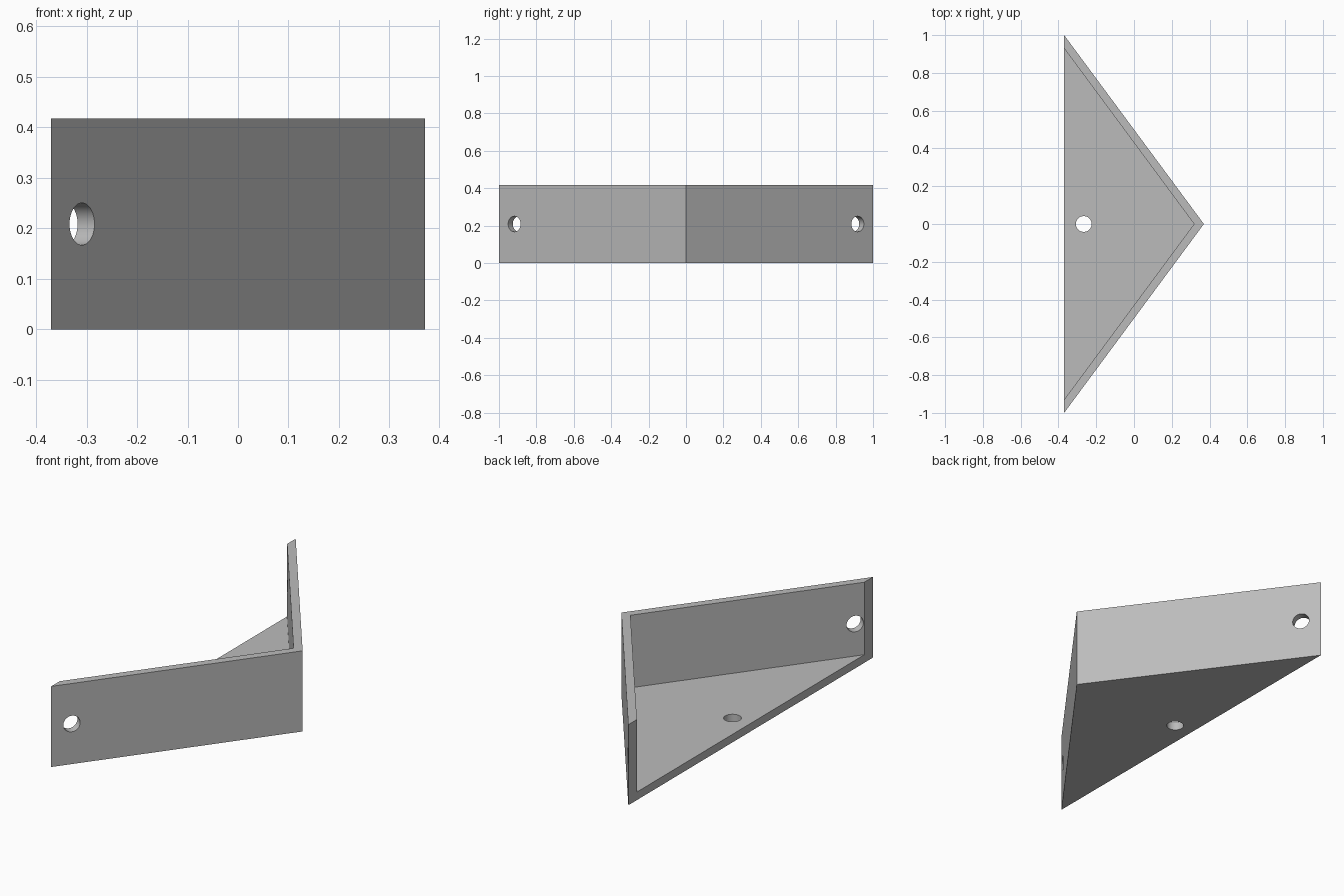
import bpy, bmesh, math
from mathutils import Matrix, Vector

if "Cube" in bpy.data.objects:
    bpy.data.objects.remove(bpy.data.objects["Cube"])

HALF_DEPTH, HALF_SPAN, HEIGHT = 0.37, 1.0, 0.417
THICK = 0.0417
HOLE_R = 0.0417
SLOPE = HALF_SPAN / (2 * HALF_DEPTH)


def make_object(name, bm):
    bmesh.ops.recalc_face_normals(bm, faces=bm.faces)
    mesh = bpy.data.meshes.new(name)
    bm.to_mesh(mesh)
    bm.free()
    obj = bpy.data.objects.new(name, mesh)
    bpy.context.collection.objects.link(obj)
    return obj


def wedge(name, apex_x, back_x, z0, z1):
    """Triangular prism pointing along +x."""
    half = (apex_x - back_x) * SLOPE
    bm = bmesh.new()
    corners = [(back_x, -half), (apex_x, 0), (back_x, half)]
    face = bm.faces.new([bm.verts.new((x, y, z0)) for x, y in corners])
    top = bmesh.ops.extrude_face_region(bm, geom=[face])["geom"]
    bmesh.ops.translate(bm, vec=(0, 0, z1 - z0),
                        verts=[v for v in top if isinstance(v, bmesh.types.BMVert)])
    return make_object(name, bm)


def drill(name, centre, axis):
    """Round cutter along the given axis."""
    bm = bmesh.new()
    turn = Vector(axis).to_track_quat('Z', 'Y').to_matrix().to_4x4()
    bmesh.ops.create_cone(bm, cap_ends=True, segments=48, radius1=HOLE_R,
                          radius2=HOLE_R, depth=0.2,
                          matrix=Matrix.Translation(centre) @ turn)
    return make_object(name, bm)


# Bracket body, hollowed from above and open at the back edge
bracket = wedge("corner_bracket", HALF_DEPTH, -HALF_DEPTH, 0, HEIGHT)
inset = THICK * math.hypot(1, SLOPE) / SLOPE
cutters = [wedge("pocket_cutter", HALF_DEPTH - inset, -0.6, THICK, HEIGHT + 0.2)]

# Screw holes: one in the floor, one near the free end of each wall
cutters.append(drill("floor_hole_cutter", (-0.266, 0, 0), (0, 0, 1)))
hole_x = -0.309
for side in (-1, 1):
    y = side * (HALF_DEPTH - hole_x) * SLOPE
    cutters.append(drill("wall_hole_cutter", (hole_x, y, HEIGHT / 2),
                         (SLOPE, side, 0)))

for cutter in cutters:
    cutter.hide_render = True
    mod = bracket.modifiers.new(cutter.name, 'BOOLEAN')
    mod.operation = 'DIFFERENCE'
    mod.solver = 'EXACT'
    mod.object = cutter

# Bake the cuts, then discard the cutters
graph = bpy.context.evaluated_depsgraph_get()
cut_mesh = bpy.data.meshes.new_from_object(bracket.evaluated_get(graph))
bracket.modifiers.clear()
bracket.data = cut_mesh
for cutter in cutters:
    bpy.data.objects.remove(cutter)

# Single plain grey finish
grey = bpy.data.materials.new("plain_grey")
grey.use_nodes = True
colour = (0.5, 0.5, 0.5, 1)
grey.diffuse_color = colour
grey.node_tree.nodes["Principled BSDF"].inputs["Base Color"].default_value = colour
bracket.data.materials.clear()
bracket.data.materials.append(grey)

bpy.ops.object.select_all(action='DESELECT')
bracket.select_set(True)
bpy.context.view_layer.objects.active = bracket
bpy.ops.object.shade_smooth_by_angle(angle=math.radians(30))
